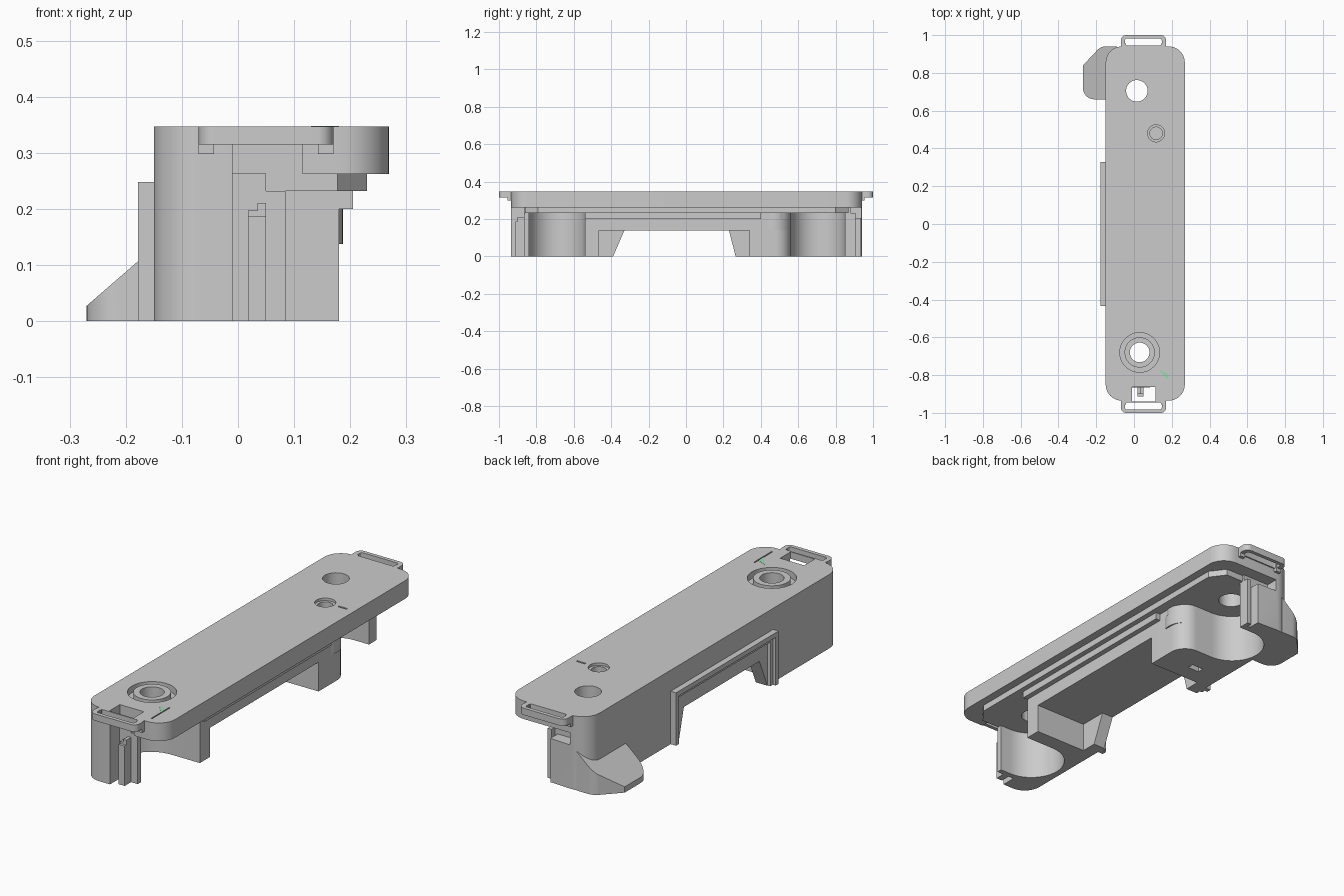
import bpy, bmesh
from math import sin, cos, radians

if "Cube" in bpy.data.objects:
    bpy.data.objects.remove(bpy.data.objects["Cube"])


def arc(cx, cy, r, a0, a1, n=24):
    return [(cx + r * cos(radians(a0 + (a1 - a0) * i / n)),
             cy + r * sin(radians(a0 + (a1 - a0) * i / n))) for i in range(n + 1)]


def rounded(x0, x1, y0, y1, r, n=10):
    return (arc(x1 - r, y0 + r, r, -90, 0, n) + arc(x1 - r, y1 - r, r, 0, 90, n)
            + arc(x0 + r, y1 - r, r, 90, 180, n) + arc(x0 + r, y0 + r, r, 180, 270, n))


def prism(name, pts, a, b, axis='z'):
    """Extrude a plan (x, y) along z, or a side profile (y, z) along x."""
    bm = bmesh.new()
    place = (lambda p, h: (p[0], p[1], h)) if axis == 'z' else (lambda p, h: (h, p[0], p[1]))
    lo = [bm.verts.new(place(p, a)) for p in pts]
    hi = [bm.verts.new(place(p, b)) for p in pts]
    bm.faces.new(lo[::-1])
    bm.faces.new(hi)
    for i in range(len(pts)):
        j = (i + 1) % len(pts)
        bm.faces.new((lo[i], lo[j], hi[j], hi[i]))
    bmesh.ops.remove_doubles(bm, verts=bm.verts, dist=1e-5)
    bmesh.ops.recalc_face_normals(bm, faces=bm.faces)
    me = bpy.data.meshes.new(name)
    bm.to_mesh(me)
    bm.free()
    ob = bpy.data.objects.new(name, me)
    bpy.context.collection.objects.link(ob)
    return ob


def box(name, x0, x1, y0, y1, z0, z1):
    return prism(name, [(x0, y0), (x1, y0), (x1, y1), (x0, y1)], z0, z1)


def cyl(name, x, y, r, z0, z1):
    return prism(name, arc(x, y, r, 0, 360, 48)[:-1], z0, z1)


def cut(ob, *cutters):
    for c in cutters:
        c.hide_render = True
        m = ob.modifiers.new('cut', 'BOOLEAN')
        m.operation, m.solver, m.object = 'DIFFERENCE', 'EXACT', c
        bpy.context.view_layer.objects.active = ob
        bpy.ops.object.modifier_apply(modifier=m.name)
        bpy.data.objects.remove(c)


FRONT, BACK, SMALL = (.03, -.68), (.015, .705), (.117, .48)

# Top plate: holes, stepped ring groove, end notch and shallow index marks
plate = prism('top_plate', rounded(-.15, .269, -.935, .94, .085), .262, .347)
groove = cyl('groove', *FRONT, .105, .315, .4)
cut(groove, cyl('ring', *FRONT, .08, .3, .42))
cut(plate, groove,
    cyl('hole', *FRONT, .052, .2, .4), cyl('hole', *BACK, .057, .2, .4),
    cyl('hole', *SMALL, .033, .275, .4), cyl('hole', *SMALL, .045, .335, .4),
    box('notch', -.01, .115, -1, -.862, .2, .4),
    box('mark', .185, .23, .477, .485, .342, .4),
    box('mark', .178, .184, -.9, -.765, .342, .4))

# Stepped ledges under the plate
upper = prism('upper_ledge', [(-.14, -.86), (.177, -.86), (.23, -.79), (.23, .80),
                              (.177, .87), (-.14, .87)], .232, .265)
cut(upper, cyl('hole', *FRONT, .052, .2, .4), cyl('hole', *BACK, .057, .2, .4))
box('lower_ledge', .08, .205, -.54, .40, .2, .235)

# Main body: left wall with two roller scoops opening to the right
outline = ([(-.01, -.935), (-.01, -.865), (.085, -.865), (.085, -.84)]
           + arc(.03, -.69, .15, -90, -270)
           + [(.18, -.54), (.18, .48)] + arc(.1, .48, .08, 0, 90, 12)[1:]
           + arc(.01, .705, .145, -90, -270)
           + [(.085, .85), (.085, .88), (.05, .88), (.05, .935)]
           + arc(-.065, .855, .085, 90, 180, 10) + arc(-.065, -.85, .085, 180, 270, 10))
body = prism('main_body', outline, 0, .263)
cut(body,
    box('channel', -.09, .4, -.465, .34, -.1, .137),
    prism('opening', [(-.433, -.1), (.291, -.1), (.23, .137), (-.33, .137)], -.4, -.05, 'x'),
    box('step', -.055, .2, .88, 1, .205, .3),
    box('slot', -.03, .03, .42, .45, -.1, .04),
    box('front_step', .05, .2, -.9, -.845, .232, .3))

# Boss under the small hole
cyl('boss_collar', .097, .47, .09, .137, .2)
cyl('boss_neck', SMALL[0], .475, .068, .195, .235)

# Guide posts on both ends
box('front_post', .018, .05, -.912, -.86, 0, .187)
prism('front_post_tip', [(.018, -.9), (.05, -.9), (.05, -.86), (.018, -.86)], .187, .197)
box('front_post_top', .035, .05, -.9, -.86, .19, .21)
box('back_post', .065, .085, .875, .905, 0, .232)

# Raised frame around the side opening


def u_frame(name, y0, y1, top, w, x0):
    prism(name, [(y0, 0), (y0 + w, 0), (y0 + w, top - w), (y1 - w, top - w),
                 (y1 - w, 0), (y1, 0), (y1, top), (y0, top)], x0, -.145, 'x')


u_frame('outer_side_frame', -.433, .328, .248, .022, -.178)
u_frame('inner_side_frame', -.412, .307, .227, .02, -.163)

# Foot with a sloping top
foot = prism('sloped_foot', [(-.145, .66)] + arc(-.21, .72, .06, 270, 180, 8)
             + [(-.27, .84), (-.19, .925)] + arc(-.15, .88, .06, 135, 90, 6)
             + [(-.09, .94), (-.09, .87), (-.145, .85)], 0, .2)
for v in foot.data.vertices:
    if v.co.z > .1:
        v.co.z = .027 + .867 * (v.co.x + .27)

# Strap loops with small hooks at both ends
for s, label in ((-1, 'front'), (1, 'back')):
    ys = lambda a, b: (min(s * a, s * b), max(s * a, s * b))
    loop = prism(label + '_strap_loop', rounded(-.07, .17, *ys(.925, 1), .028), .315, .347)
    cut(loop, prism('loop_hole', rounded(-.047, .147, *ys(.946, .982), .01, 5), .2, .4))
    if s < 0:
        cut(loop, box('notch', -.01, .115, -.94, -.86, .2, .4))
    for x0 in (-.07, .143):
        box(label + '_loop_root', x0, x0 + .027, *ys(.925, .955), .298, .346)

# Tiny green fleck beside the index mark
fleck = prism('green_fleck', [(.13, -.77), (.18, -.83), (.178, -.79)], .345, .3474)
green = bpy.data.materials.new('green')
green.diffuse_color = (.35, .7, .45, 1)
green.use_nodes = True
green.node_tree.nodes["Principled BSDF"].inputs["Base Color"].default_value = green.diffuse_color
fleck.data.materials.append(green)

for ob in list(bpy.context.collection.objects):
    bpy.ops.object.select_all(action='DESELECT')
    ob.select_set(True)
    bpy.context.view_layer.objects.active = ob
    bpy.ops.object.shade_smooth_by_angle(angle=radians(30))
